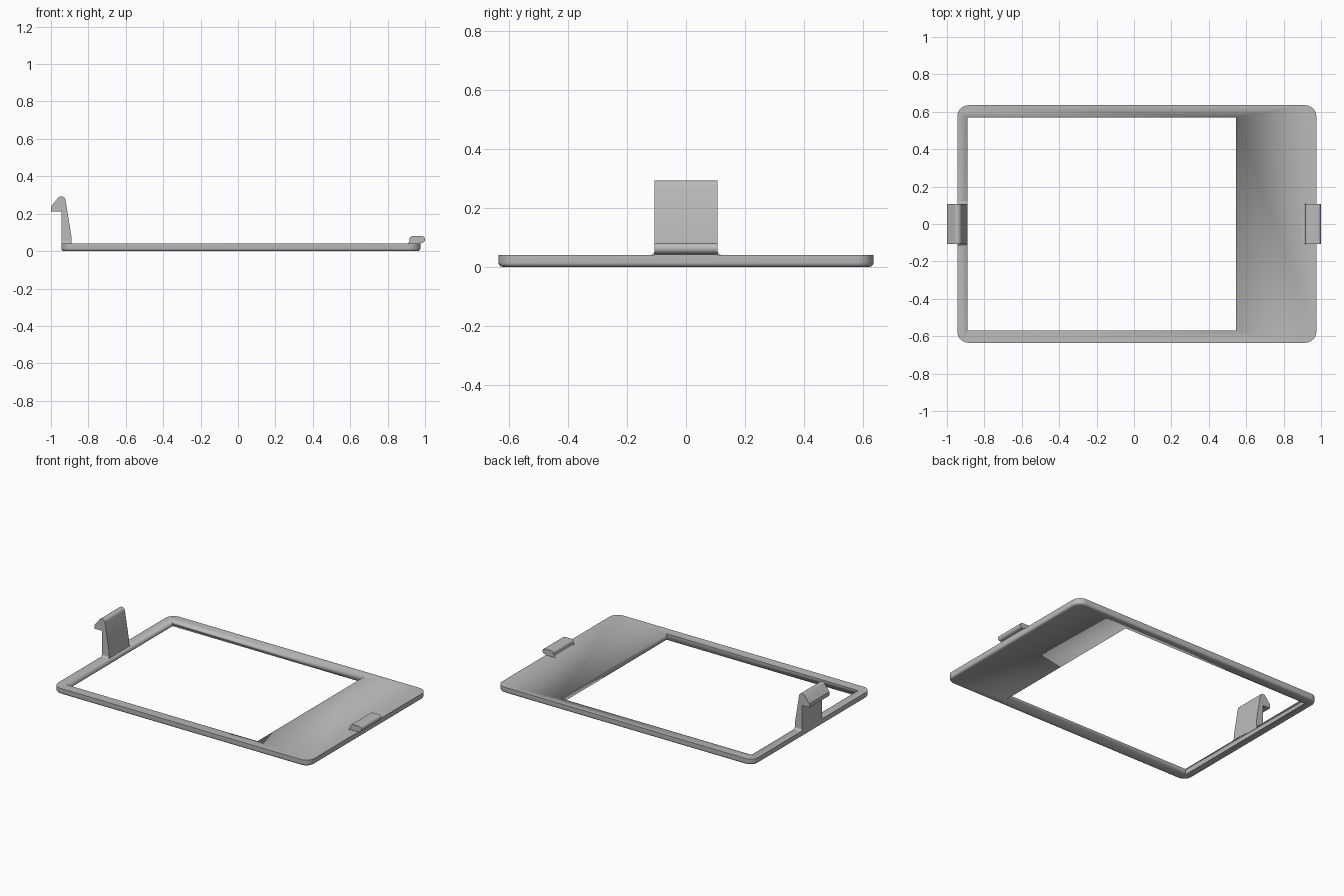
import bpy, bmesh
from math import sin, cos, pi

cube = bpy.data.objects.get("Cube")
if cube:
    bpy.data.objects.remove(cube, do_unlink=True)

grey = bpy.data.materials.new("plain grey")
grey.use_nodes = True
GREY = (0.5, 0.5, 0.5, 1)
grey.diffuse_color = GREY
bsdf = next(n for n in grey.node_tree.nodes if n.type == 'BSDF_PRINCIPLED')
bsdf.inputs["Base Color"].default_value = GREY
bsdf.inputs["Roughness"].default_value = 0.6


def finish(name, bm):
    bmesh.ops.recalc_face_normals(bm, faces=bm.faces)
    mesh = bpy.data.meshes.new(name)
    bm.to_mesh(mesh)
    bm.free()
    mesh.materials.append(grey)
    obj = bpy.data.objects.new(name, mesh)
    bpy.context.collection.objects.link(obj)
    bpy.ops.object.select_all(action='DESELECT')
    obj.select_set(True)
    bpy.context.view_layer.objects.active = obj
    bpy.ops.object.shade_smooth_by_angle(angle=pi / 6)
    return obj


def loft(name, loops, closed=False):
    """Skin equal-length loops; cap the ends, or join last to first."""
    bm = bmesh.new()
    rings = [[bm.verts.new(p) for p in loop] for loop in loops]
    pairs = list(zip(rings, rings[1:]))
    if closed:
        pairs.append((rings[-1], rings[0]))
    else:
        bm.faces.new(rings[0])
        bm.faces.new(rings[-1])
    for a, b in pairs:
        for i in range(len(a)):
            j = (i + 1) % len(a)
            bm.faces.new((a[i], a[j], b[j], b[i]))
    return finish(name, bm)


def extrude_y(name, profile, y0, y1):
    return loft(name, [[(x, y, z) for x, z in profile] for y in (y0, y1)])


def arc(cx, cz, r, start, end, steps=6):
    return [(cx + r * cos(start + (end - start) * i / steps),
             cz + r * sin(start + (end - start) * i / steps))
            for i in range(steps + 1)]


# Rounded plate with a softened lower edge
X0, X1, Y, TOP, R, EDGE = -0.945, 0.975, 0.635, 0.04, 0.06, 0.014


def outline(inset, z):
    corners = ((X1 - R, Y - R), (X0 + R, Y - R), (X0 + R, R - Y), (X1 - R, R - Y))
    return [(x, y, z) for k, (cx, cy) in enumerate(corners)
            for x, y in arc(cx, cy, R - inset, k * pi / 2, (k + 1) * pi / 2, 8)]


edge_steps = [k * pi / 8 for k in range(5)]
plate_loops = [outline(EDGE * (1 - sin(a)), EDGE * (1 - cos(a))) for a in edge_steps]
plate = loft("frame_plate", plate_loops + [outline(0, TOP)])

# Rectangular opening
HX0, HX1, HY = -0.89, 0.545, 0.57
opening = extrude_y("opening_cutter",
                    [(HX0, -0.1), (HX1, -0.1), (HX1, 0.1), (HX0, 0.1)], -HY, HY)
opening.hide_render = True
cut = plate.modifiers.new("opening", 'BOOLEAN')
cut.operation = 'DIFFERENCE'
cut.solver = 'EXACT'
cut.object = opening
bpy.context.view_layer.objects.active = plate
bpy.ops.object.modifier_apply(modifier=cut.name)
bpy.data.objects.remove(opening, do_unlink=True)

# Tall hooked clip on the narrow end
W = 0.107
hook = [(X0, 0.03), (X0, 0.212), (-1, 0.212), (-1, 0.238)]
hook += arc(-0.945, 0.27, 0.023, 0.75 * pi, 0.05 * pi, 8)
hook += [(HX0, 0.075), (HX0, 0.03)]
extrude_y("hook_clip", hook, -W, W)

# Concave fillets where the clip meets the frame
F = 0.014
for side, label in ((1, "back"), (-1, "front")):
    curve = arc(W + F, TOP + F, F, pi, 1.5 * pi, 5)
    section = [(W - 0.004, TOP + F)] + curve + [(W + F, TOP - 0.004), (W - 0.004, TOP - 0.004)]
    loft("clip_fillet_" + label,
         [[(x, side * y, z) for y, z in section] for x in (X0, HX0)])

# Low rounded catch on the wide end
catch = [(0.985, 0.03), (0.9, 0.03)]
catch = [(X1, 0.032), (0.9, 0.032), (0.9, TOP)]
catch += arc(0.902, 0.054, 0.014, 1.5 * pi, 2 * pi, 4)
catch += arc(0.934, 0.062, 0.018, pi, 0.5 * pi, 6)
catch += arc(0.982, 0.062, 0.018, 0.5 * pi, -0.5 * pi, 10)
catch += [(X1, 0.042)]
extrude_y("low_catch", catch, -W, W)
